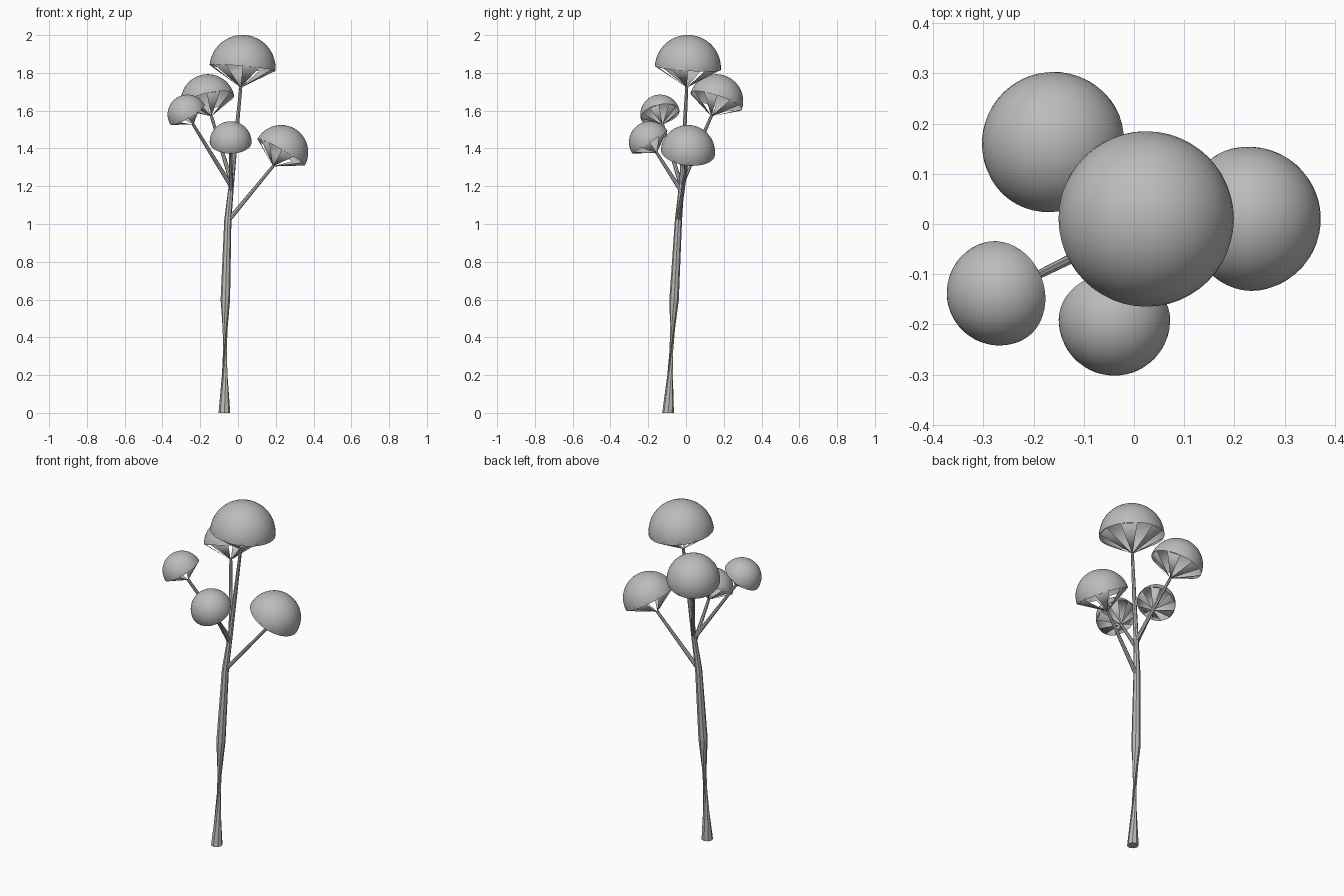
import bpy, bmesh, math
from mathutils import Vector

cube = bpy.data.objects.get("Cube")
if cube:
    bpy.data.objects.remove(cube, do_unlink=True)

grey = bpy.data.materials.new("plain_grey")
grey.use_nodes = True
grey.diffuse_color = (0.5, 0.5, 0.5, 1)
grey.node_tree.nodes["Principled BSDF"].inputs["Base Color"].default_value = (0.5, 0.5, 0.5, 1)


def finish(name, bm):
    mesh = bpy.data.meshes.new(name)
    for face in bm.faces:
        face.smooth = True
    bm.to_mesh(mesh)
    bm.free()
    mesh.set_sharp_from_angle(angle=math.radians(40))
    mesh.materials.append(grey)
    obj = bpy.data.objects.new(name, mesh)
    bpy.context.collection.objects.link(obj)
    return obj


def ring(bm, centre, radius, sides, rot):
    return [bm.verts.new(centre + rot @ Vector((radius * math.cos(a), radius * math.sin(a), 0)))
            for a in (math.tau * i / sides for i in range(sides))]


def bridge(bm, low, high):
    n = len(low)
    for i in range(n):
        j = (i + 1) % n
        bm.faces.new((low[i], low[j], high[j], high[i]))


def stem(name, points, radii, sides=8):
    """Tapered tube through the points, capped at both ends."""
    bm = bmesh.new()
    points = [Vector(p) for p in points]
    rings = []
    for i, (p, r) in enumerate(zip(points, radii)):
        if i == 0 and p.z == 0:
            rot = Vector((0, 0, 1)).to_track_quat('Z', 'Y')
        else:
            d = points[min(i + 1, len(points) - 1)] - points[max(i - 1, 0)]
            rot = Vector((0, 0, 1)).rotation_difference(d)
        rings.append(ring(bm, p, r, sides, rot))
    for low, high in zip(rings, rings[1:]):
        bridge(bm, low, high)
    bm.faces.new(rings[0][::-1])
    bm.faces.new(rings[-1])
    return finish(name, bm)


SEGMENTS, RINGS, SPAN = 48, 12, 4
APEX = 0.6  # depth of the rib cone relative to the dome radius


def crown(name, centre, radius, axis):
    """Open half dome carried by separate flat ribs that meet at the stem tip."""
    bm = bmesh.new()
    centre, axis = Vector(centre), Vector(axis).normalized()
    rot = Vector((0, 0, 1)).rotation_difference(axis)
    levels = []
    for k in range(RINGS):
        a = math.pi / 2 * k / RINGS
        levels.append(ring(bm, centre + axis * radius * math.sin(a),
                           radius * math.cos(a), SEGMENTS, rot))
    for low, high in zip(levels, levels[1:]):
        bridge(bm, low, high)
    top = bm.verts.new(centre + axis * radius)
    for i in range(SEGMENTS):
        bm.faces.new((levels[-1][i], levels[-1][(i + 1) % SEGMENTS], top))
    # every second sector is a rib, the others stay open
    tip = bm.verts.new(centre - axis * radius * APEX)
    for i in range(SPAN, SEGMENTS, 2 * SPAN):
        bm.faces.new((tip, levels[0][(i + SPAN) % SEGMENTS], levels[0][i]))
    finish(name, bm)
    return tuple(centre - axis * radius * (APEX - 0.03))


# Crowns: name, dome centre, radius, axis, branch foot on the trunk
crowns = [
    ("back_right", (-0.16, 0.16, 1.65), 0.143, (-0.22, 0.30, 0.92), (-0.034, -0.018, 1.22)),
    ("left", (0.228, 0.01, 1.38), 0.144, (0.49, 0.1, 0.87), (-0.05, -0.04, 1.02)),
    ("front_right", (-0.268, -0.137, 1.58), 0.105, (-0.49, -0.2, 0.85), (-0.036, -0.025, 1.2)),
    ("front", (-0.039, -0.191, 1.433), 0.111, (0, -0.54, 0.84), (-0.037, -0.028, 1.18)),
]
for name, centre, radius, axis, foot in crowns:
    tip = crown(name + "_crown", centre, radius, axis)
    stem(name + "_branch", [foot, tip], [0.012, 0.008])

# Trunk with the largest crown at its top
tip = crown("top_crown", (0.024, 0.01, 1.826), 0.175, (0.09, 0.06, 1))
stem("trunk",
     [(-0.072, -0.095, 0), (-0.067, -0.063, 0.6), (-0.054, -0.04, 1.02),
      (-0.036, -0.024, 1.2), tip],
     [0.031, 0.025, 0.019, 0.014, 0.008])
